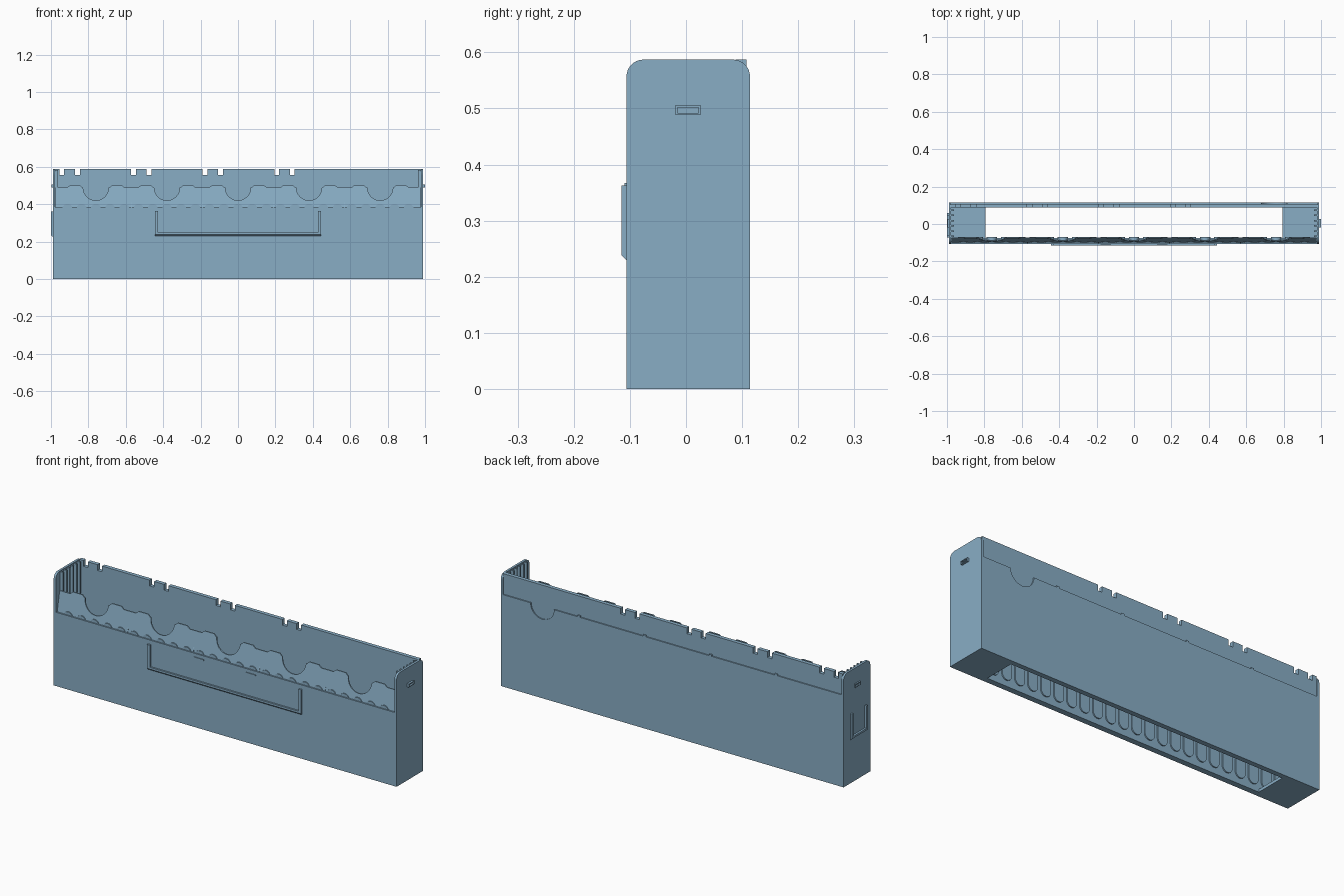
import bpy, bmesh, math

old = bpy.data.objects.get("Cube")
if old:
    bpy.data.objects.remove(old, do_unlink=True)

blue = bpy.data.materials.new("soft blue plastic")
blue.use_nodes = True
colour = (0.25, 0.42, 0.56, 1)
blue.diffuse_color = colour
blue.node_tree.nodes["Principled BSDF"].inputs["Base Color"].default_value = colour

# Main dimensions
X, FRONT, BACK = 0.99, -0.106, 0.114
IN_FRONT, IN_BACK = -0.076, 0.088
TOP, FRONT_TOP, STEP = 0.587, 0.385, 0.48
PITCH = 0.38
CENTRES = [PITCH * i for i in range(-2, 3)]


def prism(name, outline, axis, a, b, shear=0.0):
    """Extrude a 2D outline along one axis; shear leans it in y with height."""
    place = {"x": lambda p, t: (t, p[0], p[1]),
             "y": lambda p, t: (p[0], t + shear * (p[1] - FRONT_TOP), p[1]),
             "z": lambda p, t: (p[0], p[1], t)}[axis]
    bm = bmesh.new()
    low = [bm.verts.new(place(p, a)) for p in outline]
    high = [bm.verts.new(place(p, b)) for p in outline]
    bm.faces.new(low)
    bm.faces.new(high[::-1])
    for i in range(len(low)):
        j = (i + 1) % len(low)
        bm.faces.new((low[j], low[i], high[i], high[j]))
    bmesh.ops.recalc_face_normals(bm, faces=bm.faces)
    mesh = bpy.data.meshes.new(name)
    bm.to_mesh(mesh)
    bm.free()
    mesh.materials.append(blue)
    obj = bpy.data.objects.new(name, mesh)
    bpy.context.collection.objects.link(obj)
    return obj


def box(name, x0, x1, y0, y1, z0, z1):
    return prism(name, [(x0, y0), (x1, y0), (x1, y1), (x0, y1)], "z", z0, z1)


def arc(cx, cy, r, start, end, steps=12):
    angles = [math.radians(start + (end - start) * i / steps) for i in range(steps + 1)]
    return [(cx + r * math.cos(a), cy + r * math.sin(a)) for a in angles]


# Lower walls and the two floor ends around the open bottom
box("front_wall", -X, X, FRONT, IN_FRONT, 0, FRONT_TOP)
for side, name in ((-1, "right"), (1, "left")):
    x0, x1 = sorted((side * 0.795, side * X))
    box(name + "_floor", x0, x1, IN_FRONT, IN_BACK, 0, 0.015)

# Outer back wall with a finger notch
outline = [(-X, 0), (X, 0), (X, STEP)] + arc(0.75, STEP, 0.068, 0, -180, 20) + [(-X, STEP)]
prism("back_outer_wall", outline, "y", 0.108, BACK)

# Inner back wall with paired slots along its top edge
outline = [(X - 0.01, 0), (-X + 0.01, 0), (-X + 0.01, TOP)]
for i in range(4):
    for offset in (0, 0.083):
        x = -0.942 + 0.383 * i + offset
        outline += [(x - 0.013, TOP), (x - 0.013, TOP - 0.03),
                    (x + 0.013, TOP - 0.03), (x + 0.013, TOP)]
outline.append((X - 0.01, TOP))
prism("back_inner_wall", outline, "y", IN_BACK, 0.108)
for i in range(4):
    x = -0.6 + PITCH * i
    box("back_joint_tab", x - 0.008, x + 0.008, 0.105, BACK, STEP - 0.002, STEP + 0.008)

# End panels with rounded top corners, inner ribs and a small catch
r = 0.03
profile = ([(FRONT, 0), (BACK, 0)] + arc(BACK - r, TOP - r, r, 0, 90, 8)
           + arc(FRONT + r, TOP - r, r, 90, 180, 8))
for side, name in ((-1, "right"), (1, "left")):
    prism(name + "_end_panel", profile, "x", side * X, side * (X - 0.012))
    for i in range(6):
        y = -0.066 + 0.028 * i
        x0, x1 = sorted((side * 0.962, side * 0.98))
        box(name + "_end_rib", x0, x1, y - 0.004, y + 0.004, 0.015, TOP - 0.004)
    x0, x1 = sorted((side * (X - 0.002), side * (X + 0.01 if side > 0 else X + 0.007)))
    for z0 in (0.488, 0.502):
        box(name + "_catch_bar", x0, x1, -0.019, 0.026, z0, z0 + 0.004)
    for y0 in (-0.019, 0.022):
        box(name + "_catch_bar", x0, x1, y0, y0 + 0.004, 0.492, 0.502)

# Leaning scalloped panel behind the front wall
outline = [(X - 0.015, 0.37), (-X + 0.015, 0.37), (-X + 0.015, 0.488)]
for c in CENTRES:
    outline += [(c - 0.155, 0.488), (c - 0.14, 0.5), (c - 0.085, 0.5), (c - 0.072, 0.488)]
    outline += arc(c, 0.488, 0.068, 180, 360, 16)
    outline += [(c + 0.072, 0.488), (c + 0.085, 0.5), (c + 0.14, 0.5), (c + 0.155, 0.488)]
outline.append((X - 0.015, 0.488))
prism("scalloped_panel", outline, "y", -0.098, -0.092, shear=0.19)

# Row of round-ended pocket ribs along the inside of the front wall
for c in CENTRES:
    for i in range(-2, 3):
        x = c + i * PITCH / 5
        stadium = arc(x, 0.374, 0.028, 0, 180) + arc(x, 0.058, 0.028, 180, 360)
        prism("pocket_rib", stadium, "y", -0.1, -0.07)

# Thin wedge dividers where the scalloped sections meet
for i in range(4):
    x = -0.57 + PITCH * i
    wedge = [(-0.103, 0.38), (-0.085, 0.38), (-0.085, 0.435)]
    prism("section_divider", wedge, "x", x - 0.003, x + 0.003)

# Label holder on the front: sloped bottom rail, two uprights, two clips
W = 0.445
rail = [(FRONT + 0.002, 0.228), (-0.115, 0.238), (-0.115, 0.248), (FRONT + 0.002, 0.248)]
prism("front_label_rail", rail, "x", -W, W)
for side in (-1, 1):
    x0, x1 = sorted((side * W, side * (W - 0.016)))
    box("front_label_upright", x0, x1, -0.115, FRONT + 0.002, 0.24, 0.363)
    box("front_label_clip", side * 0.15 - 0.028, side * 0.15 + 0.028,
        -0.11, FRONT + 0.002, 0.361, 0.367)

# Smaller label holder on the right end
rail = [(-X + 0.002, 0.224), (-1, 0.234), (-1, 0.244), (-X + 0.002, 0.244)]
prism("end_label_rail", rail, "y", -0.072, 0.058)
for y0 in (-0.072, 0.046):
    box("end_label_upright", -1, -X + 0.002, y0, y0 + 0.012, 0.236, 0.362)
